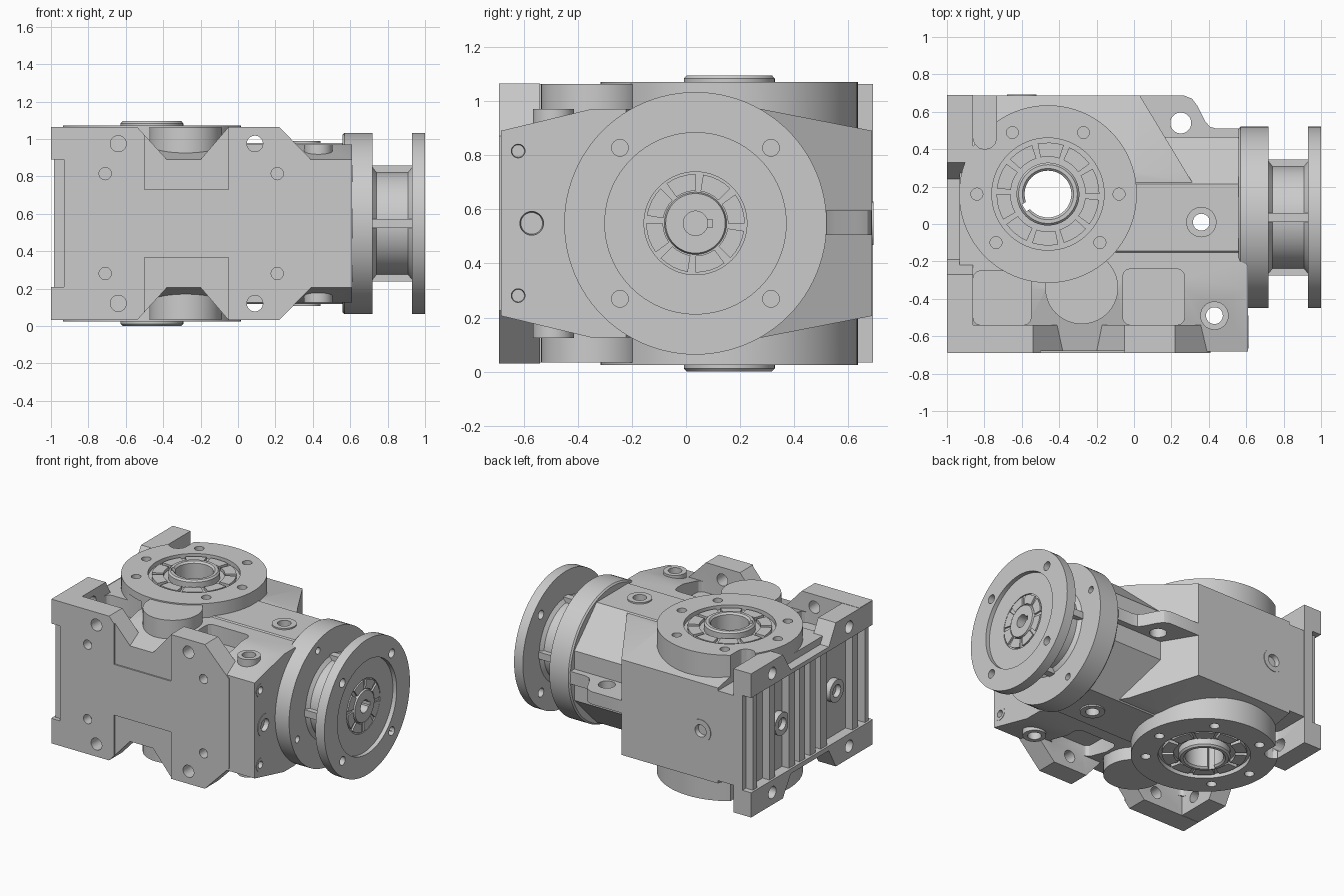
import bpy, bmesh
from math import sin, cos, pi, radians

if "Cube" in bpy.data.objects:
    bpy.data.objects.remove(bpy.data.objects["Cube"])

M = 0.548                      # height of the horizontal symmetry plane
CX, CY = -0.46, 0.16           # output axis (vertical)
IY = 0.035                     # input axis (along x)


def place(axis, u, v, w):
    return {'x': (w, u, v), 'y': (u, w, v), 'z': (u, v, w)}[axis]


def finish(name, bm):
    bmesh.ops.remove_doubles(bm, verts=bm.verts, dist=1e-5)
    bmesh.ops.recalc_face_normals(bm, faces=bm.faces)
    me = bpy.data.meshes.new(name)
    bm.to_mesh(me)
    bm.free()
    ob = bpy.data.objects.new(name, me)
    bpy.context.collection.objects.link(ob)
    return ob


def prism(name, axis, pts, a, b):
    bm = bmesh.new()
    lo = [bm.verts.new(place(axis, u, v, a)) for u, v in pts]
    hi = [bm.verts.new(place(axis, u, v, b)) for u, v in pts]
    bm.faces.new(lo)
    bm.faces.new(hi)
    n = len(pts)
    for i in range(n):
        j = (i + 1) % n
        bm.faces.new((lo[i], lo[j], hi[j], hi[i]))
    return finish(name, bm)


def box(name, x, y, z):
    return prism(name, 'z', [(x[0], y[0]), (x[1], y[0]), (x[1], y[1]), (x[0], y[1])], *sorted(z))


def lathe(name, axis, c, prof, n=64, turn=0.0):
    """Revolve (radius, position) points; a profile starting off-axis is closed into a ring."""
    bm = bmesh.new()
    rings = [[bm.verts.new(place(axis, c[0] + r * cos(turn + 2 * pi * k / n),
                                 c[1] + r * sin(turn + 2 * pi * k / n), h))
              for r, h in prof] for k in range(n)]
    m = len(prof)
    for k in range(n):
        p, q = rings[k], rings[(k + 1) % n]
        for i in range(m if prof[0][0] > 0 else m - 1):
            j = (i + 1) % m
            bm.faces.new((p[i], p[j], q[j], q[i]))
    return finish(name, bm)


def cyl(name, axis, c, r, a, b, n=64, turn=0.0):
    return lathe(name, axis, c, [(0, a), (r, a), (r, b), (0, b)], n, turn)


def rounded(x0, x1, y0, y1, r):
    pts = []
    for cx, cy, a0 in ((x1 - r, y1 - r, 0), (x0 + r, y1 - r, 90), (x0 + r, y0 + r, 180), (x1 - r, y0 + r, 270)):
        pts += [(cx + r * cos(radians(a0 + t)), cy + r * sin(radians(a0 + t))) for t in (0, 30, 60, 90)]
    return pts


def boolean(target, others, op='DIFFERENCE'):
    bpy.context.view_layer.objects.active = target
    for o in others:
        o.hide_render = True
        md = target.modifiers.new('b', 'BOOLEAN')
        md.operation, md.solver, md.object = op, 'EXACT', o
        bpy.ops.object.modifier_apply(modifier=md.name)
        bpy.data.objects.remove(o)


def sym(top):
    return top + [(u, 2 * M - v) for u, v in reversed(top)]


def both(a, b):
    """A height range and its mirror below the symmetry plane."""
    return [(a, b), (2 * M - b, 2 * M - a)]


# Housing core: sloped-roof section trimmed to its outline from above
housing = prism('gearbox_housing', 'x', sym([(-.683, .89), (-.35, .97), (.28, .97), (.688, .89)]), -.932, .61)
outline = [(-1.1, -.8), (.7, -.8), (.7, -.27), (.57, -.2), (.57, .2), (.325, .2), (.03, .689), (.03, .8),
           (-1.1, .8)]
boolean(housing, [prism('outline', 'z', outline, -.2, 1.3)], 'INTERSECT')

# Mounting plates, output barrel, input neck, lifting lug
parts = [
    prism('front_plate', 'y', sym([(-.998, 1.065), (-.54, 1.065), (-.38, .89), (-.2, .89),
                                   (-.05, 1.065), (.22, 1.065), (.41, .87)]), -.69, -.54),
    prism('left_plate', 'x', sym([(-.687, 1.063), (-.27, 1.063), (-.19, .92), (.24, .92),
                                  (.33, 1.063), (.69, 1.063)]), -1, -.86),
    cyl('neck', 'x', (IY, M), .43 / cos(pi / 8), -.1, .575, 8, pi / 8),
    cyl('output_barrel', 'z', (CX, CY), .475, .025, 1.071, 96),
    cyl('side_boss', 'z', (-.28, -.34), .195, .034, 1.062),
    cyl('pad_a', 'z', (.43, -.49), .076, .125, .971, 40),
    cyl('pad_b', 'z', (.36, .01), .081, .108, .988, 40),
    prism('lifting_lug', 'z', [(-.05, .1), (-.05, .686), (.27, .686), (.31, .67), (.34, .63), (.38, .55),
                               (.405, .52), (.44, .51), (.58, .51), (.58, .1)], .505, .595)]
boolean(housing, parts, 'UNION')

# Cuts repeated on top and bottom
cuts = []
for a, b in both(.87, 1.2):
    cuts.append(prism('slot', 'z', rounded(-.86, -.735, .4, .9, .06), a, b))
for a, b in both(.85, 1.02):
    cuts += [prism('pocket', 'z', rounded(-.86, -.55, -.54, -.25, .04), a, b),
             prism('pocket', 'z', rounded(-.06, .27, -.54, -.24, .04), a, b)]
for a, b in both(1.04, 1.2):
    cuts.append(cyl('face_recess', 'z', (CX, CY), .3, a, b))
    for d in (0, 60, 120, 180, 223, 317):
        t = radians(d)
        lo, hi = (a - .06, b) if a > M else (a, b + .06)
        cuts.append(cyl('bolt', 'z', (CX + .38 * cos(t), CY + .38 * sin(t)), .032, lo, hi, 20))
for a, b in both(.73, 1.2):
    cuts.append(box('face_relief', (-.5, -.05), (-.8, -.68), (a, b)))
for z in (.975, 2 * M - .975):
    for x in (-.64, .09):
        cuts.append(cyl('foot_hole', 'y', (x, z), .043, -.8, -.5, 24))
    for y in (-.42, .45):
        cuts.append(cyl('foot_hole', 'x', (y, z), .043, -1.1, -.82, 24))
for z in (.815, 2 * M - .815):
    for x in (-.71, .21):
        cuts.append(cyl('tapped', 'y', (x, z), .033, -.8, -.62, 20))
    cuts.append(cyl('tapped', 'x', (-.62, z), .043, .57, .7, 20))
# Left face relief, bore, vertical bolt holes, lug eye
cuts += [box('left_relief', (-1.2, -.93), (-.8, .8), (.21, .89)),
         cyl('bore', 'z', (CX, CY), .15, -.2, 1.3),
         cyl('hole', 'z', (.43, -.49), .045, -.2, 1.3, 28),
         cyl('hole', 'z', (.36, .01), .045, -.2, 1.3, 28),
         cyl('eye', 'z', (.25, .54), .056, .3, .8, 28),
         cyl('end_socket', 'x', (-.57, M), .078, .57, .7, 28),
         cyl('back_socket', 'y', (-.6, M), .078, .65, .8, 28)]
boolean(housing, cuts)

# Cooling ribs on the left face
for i, (y0, y1) in enumerate([(-.66, -.62), (-.54, -.48), (-.19, -.12), (-.06, .0), (.06, .12), (.17, .24),
                              (.4, .46), (.6, .65)]):
    box('cooling_rib_%d' % i, (-.985, -.92), (y0, y1), (.2, 2 * M - .2))

# Hollow output shaft with keyway
hub = lathe('hollow_output_shaft', 'z', (CX, CY),
            [(.125, .012), (.137, 0), (.157, 0), (.168, .012), (.168, 1.083), (.157, 1.095), (.137, 1.095),
             (.125, 1.083)])
key = box('keyway', (0, .147), (-.022, .022), (-.2, 1.3))
key.location = (CX, CY, 0)
key.rotation_euler.z = radians(210)
bpy.context.view_layer.update()
boolean(hub, [key])


def sector_blocks(name, axis, c, n, r0, r1, fill, a, b):
    for k in range(n):
        t0 = 2 * pi * k / n
        t1 = t0 + 2 * pi / n * fill
        ts = [t0 + (t1 - t0) * i / 4 for i in range(5)]
        pts = [(c[0] + r1 * cos(t), c[1] + r1 * sin(t)) for t in ts]
        pts += [(c[0] + r0 * cos(t), c[1] + r0 * sin(t)) for t in reversed(ts)]
        prism('%s_%d' % (name, k), axis, pts, a, b)


# Cover segments around the output shaft, both ends
for i, (a, b) in enumerate(both(1.03, 1.062)):
    sector_blocks('cover_segment_%d' % i, 'z', (CX, CY), 10, .2, .275, .82, a, b)

# Input adapter: rear flange, barrel and motor flange in one revolve
adapter = lathe('input_adapter', 'x', (IY, M),
                [(.045, .55), (.475, .56), (.485, .57), (.485, .72), (.3, .72), (.275, .74), (.275, .91), (.3, .93),
                 (.485, .93), (.485, 1), (.335, 1), (.335, .97), (.19, .97), (.19, .962), (.115, .962), (.11, .98),
                 (.045, .98)], 96)
cuts = [box('input_keyway', (.8, 1.1), (IY, IY + .062), (M - .015, M + .015))]
for sy in (-1, 1):
    for sz in (-1, 1):
        cuts.append(cyl('bolt', 'x', (IY + sy * .279, M + sz * .279), .031, .9, 1.1, 24))
for d in (22, 112, 202, 292):
    t = radians(d)
    cuts.append(cyl('bolt', 'x', (IY + .42 * cos(t), M + .42 * sin(t)), .024, .66, .8, 20))
boolean(adapter, cuts)
sector_blocks('input_seal_segment', 'x', (IY, M), 8, .12, .182, .8, .95, .974)
for k in range(4):
    t = k * pi / 2
    h, r0, r1 = .025, .2, .31
    prism('adapter_rib_%d' % k, 'x',
          [(IY + r * cos(t) - s * h * sin(t), M + r * sin(t) + s * h * cos(t))
           for r, s in ((r0, -1), (r1, -1), (r1, 1), (r0, 1))], .71, .94)


# Screw plugs: nearly flush collar with a sunk socket
def plug(name, axis, c, face, s, r=.08):
    lathe(name, axis, c, [(0, face - s * .05), (r, face - s * .05), (r, face + s * .003),
                          (r * .55, face + s * .003), (r * .5, face - s * .03), (0, face - s * .03)], 36)


plug('end_plug', 'x', (-.57, M), .61, 1)
plug('back_plug', 'y', (-.6, M), .689, 1)
plug('left_plug_a', 'x', (.3, M), -.97, -1)
plug('left_plug_b', 'x', (-.32, M), -.97, -1)
for i, z in enumerate((.815, 2 * M - .815)):
    plug('end_bolt_%d' % i, 'x', (-.62, z), .61, 1, .046)

for ob in bpy.context.scene.objects:
    ob.select_set(True)
bpy.context.view_layer.objects.active = housing
bpy.ops.object.shade_smooth_by_angle(angle=radians(28))
